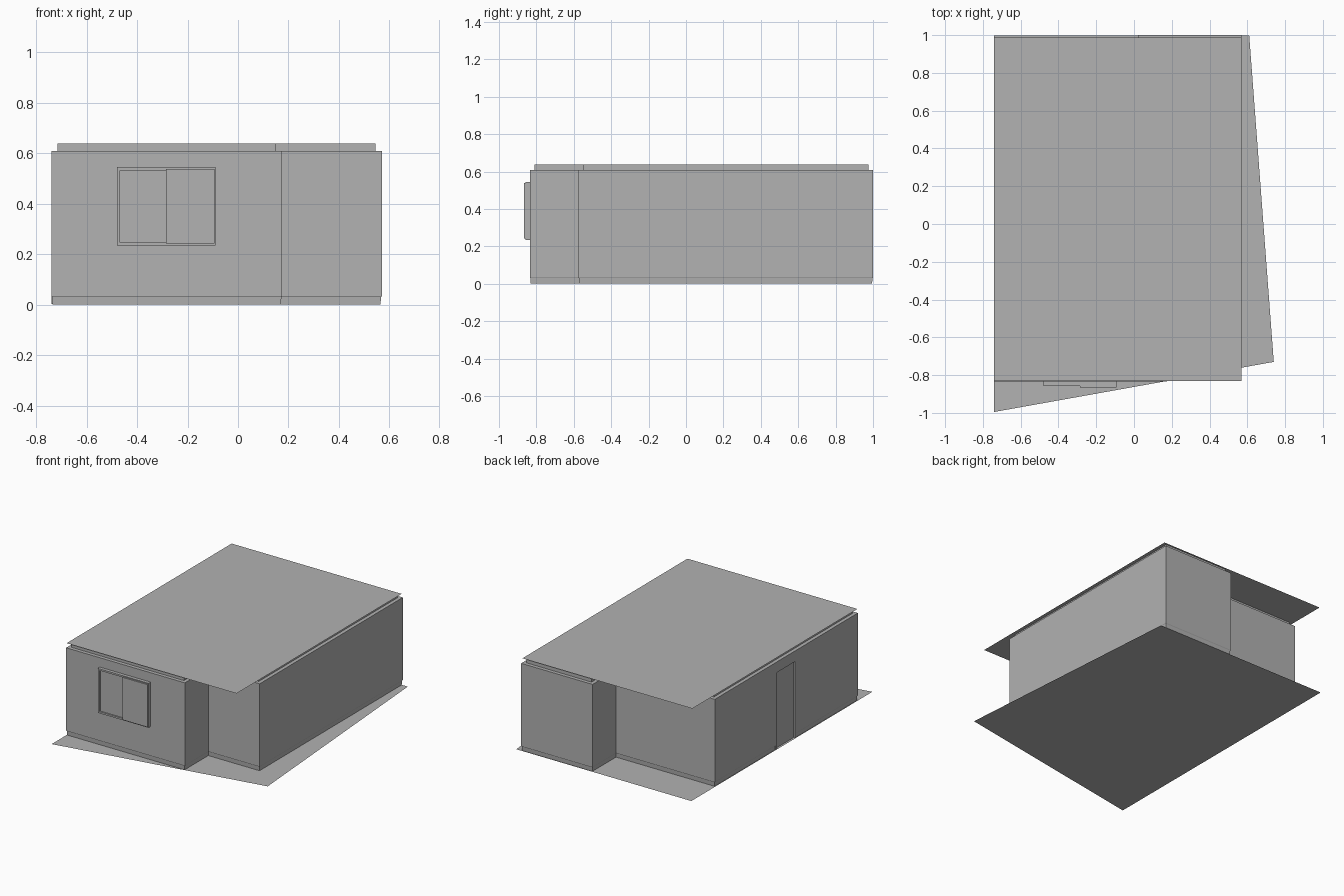
import bpy, bmesh
from mathutils import Vector

if "Cube" in bpy.data.objects:
    bpy.data.objects.remove(bpy.data.objects["Cube"])

grey = bpy.data.materials.new("plain_grey")
grey.diffuse_color = (0.445, 0.445, 0.445, 1)
grey.use_nodes = True
grey.node_tree.nodes["Principled BSDF"].inputs["Base Color"].default_value = grey.diffuse_color


def finish(name, bm):
    bmesh.ops.recalc_face_normals(bm, faces=bm.faces)
    mesh = bpy.data.meshes.new(name)
    bm.to_mesh(mesh)
    bm.free()
    mesh.materials.append(grey)
    obj = bpy.data.objects.new(name, mesh)
    bpy.context.collection.objects.link(obj)
    return obj


def box(name, lo, hi):
    bm = bmesh.new()
    bmesh.ops.create_cube(bm, size=1)
    for v in bm.verts:
        v.co = Vector([lo[i] + (v.co[i] + 0.5) * (hi[i] - lo[i]) for i in range(3)])
    return finish(name, bm)


def sheet(name, corners, z):
    bm = bmesh.new()
    f = bm.faces.new([bm.verts.new((x, y, z)) for x, y in corners])
    if f.normal.z < 0:
        f.normal_flip()
    return finish(name, bm)


def inset(plan, t):
    """Move every side of a right-angled counter-clockwise plan inward by t."""
    pts = [Vector(p) for p in plan]
    out = []
    for i, p in enumerate(pts):
        a = (p - pts[i - 1]).normalized()
        b = (pts[(i + 1) % len(pts)] - p).normalized()
        out.append(p + t * Vector((-a.y - b.y, a.x + b.x)))
    return out


def loft(name, rings):
    """Closed solid through stacked (plan, z) rings."""
    bm = bmesh.new()
    rows = [[bm.verts.new((p[0], p[1], z)) for p in plan] for plan, z in rings]
    n = len(rows[0])
    for low, high in zip(rows, rows[1:]):
        for i in range(n):
            j = (i + 1) % n
            bm.faces.new((low[i], low[j], high[j], high[i]))
    bm.faces.new(rows[0][::-1])
    bm.faces.new(rows[-1])
    return finish(name, bm)


# House plan with notches at the front right and back left
plan = [(-0.74, -0.835), (0.175, -0.835), (0.175, -0.575), (0.57, -0.575),
        (0.57, 1.0), (0.02, 1.0), (0.02, 0.74), (-0.74, 0.74)]

# Walls with a slightly tucked-in foot, and the band under the roof
walls = loft("walls", [(inset(plan, 0.005), 0.001), (inset(plan, 0.003), 0.03),
                       (plan, 0.035), (plan, 0.61)])
loft("roof_band", [(inset(plan, 0.025), 0.609), (inset(plan, 0.025), 0.639)])

# Thin roof sheet and ground plot
sheet("roof", [(-0.74, -0.83), (0.57, -0.83), (0.57, 0.987), (-0.74, 0.987)], 0.64)
sheet("plot", [(-0.74, -0.995), (0.74, -0.73), (0.61, 0.998), (-0.74, 0.998)], 0)

# Door opening in the left wall
cutter = box("door_cutter", (-0.8, -0.16, -0.05), (-0.72, 0.07, 0.55))
cutter.hide_render = True
cutter.hide_set(True)
cut = walls.modifiers.new("door_opening", 'BOOLEAN')
cut.operation = 'DIFFERENCE'
cut.solver = 'EXACT'
cut.object = cutter

# Door leaf and frame
box("door_leaf", (-0.727, -0.16, 0.002), (-0.715, 0.07, 0.55))
box("door_jamb_front", (-0.739, -0.16, 0.002), (-0.715, -0.145, 0.55))
box("door_jamb_back", (-0.739, 0.055, 0.002), (-0.715, 0.07, 0.55))
box("door_head", (-0.739, -0.145, 0.535), (-0.715, 0.055, 0.55))


def frame(name, x0, x1, z0, z1, y0, y1, w):
    box(name + "_bottom", (x0, y0, z0), (x1, y1, z0 + w))
    box(name + "_top", (x0, y0, z1 - w), (x1, y1, z1))
    box(name + "_left", (x0, y0, z0 + w), (x0 + w, y1, z1 - w))
    box(name + "_right", (x1 - w, y0, z0 + w), (x1, y1, z1 - w))


# Sliding window: outer frame, left pane set back, right pane in front
frame("window_frame", -0.48, -0.09, 0.235, 0.545, -0.858, -0.83, 0.012)
box("window_left_pane", (-0.468, -0.848, 0.247), (-0.28, -0.83, 0.533))
box("window_right_pane", (-0.285, -0.866, 0.242), (-0.093, -0.83, 0.538))
